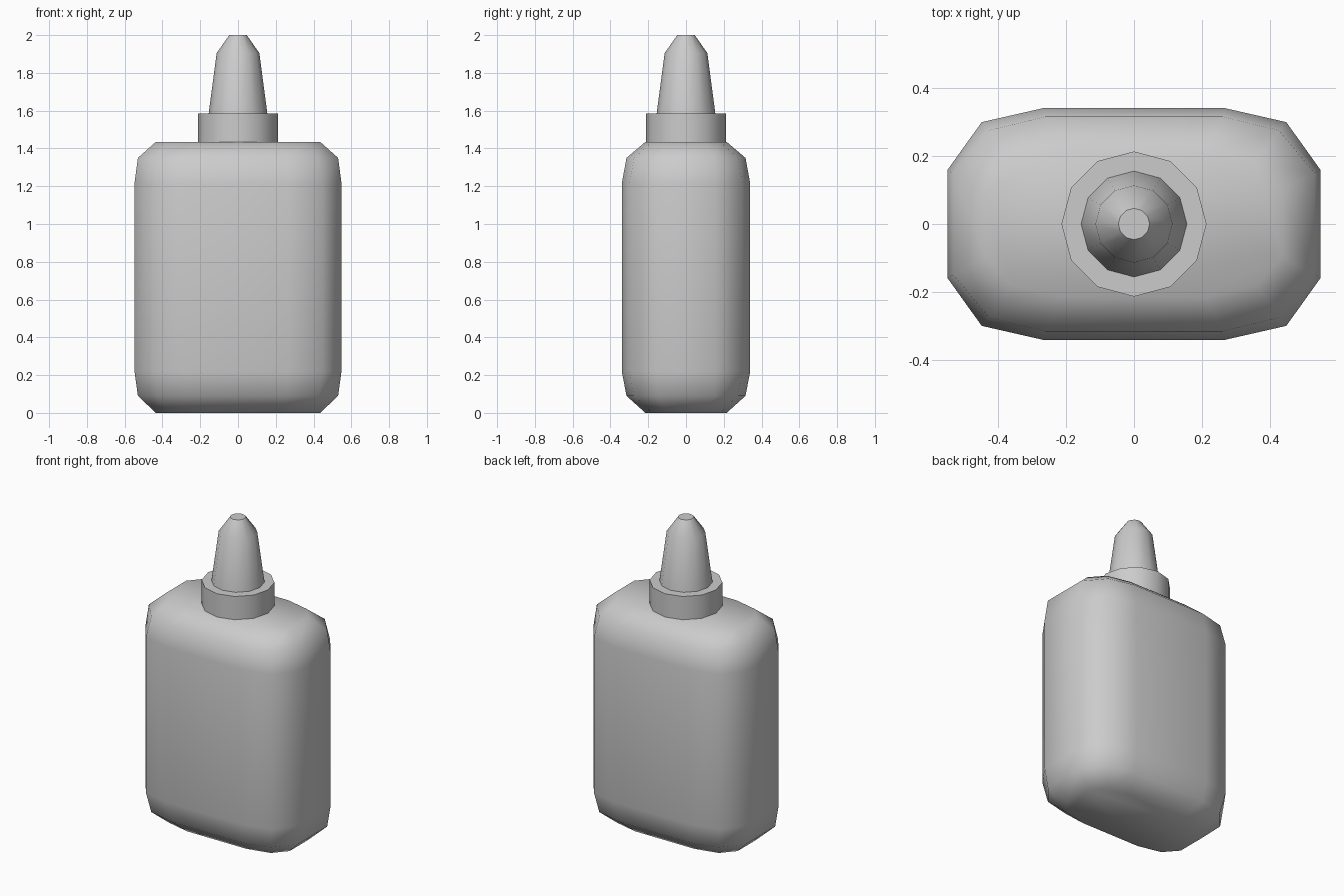
import bpy, bmesh, math

if "Cube" in bpy.data.objects:
    bpy.data.objects.remove(bpy.data.objects["Cube"])


def loft(name, rings, smooth_angle):
    """Skin a stack of equal-length closed rings and cap both ends."""
    bm = bmesh.new()
    loops = [[bm.verts.new(p) for p in ring] for ring in rings]
    n = len(loops[0])
    for low, high in zip(loops, loops[1:]):
        for i in range(n):
            j = (i + 1) % n
            bm.faces.new((low[i], low[j], high[j], high[i]))
    bm.faces.new(loops[0][::-1])
    bm.faces.new(loops[-1])
    bmesh.ops.recalc_face_normals(bm, faces=bm.faces)
    mesh = bpy.data.meshes.new(name)
    bm.to_mesh(mesh)
    bm.free()
    obj = bpy.data.objects.new(name, mesh)
    bpy.context.collection.objects.link(obj)
    bpy.ops.object.select_all(action='DESELECT')
    obj.select_set(True)
    bpy.context.view_layer.objects.active = obj
    bpy.ops.object.shade_smooth_by_angle(angle=math.radians(smooth_angle))
    return obj


def mirrored_ring(quarter, z):
    """Mirror a quarter outline into all four quadrants, anticlockwise."""
    half = quarter + [(-x, y) for x, y in reversed(quarter)]
    return [(x, y, z) for x, y in half + [(-x, -y) for x, y in half]]


def circle(r, z, sides=12):
    return [(r * math.cos(math.tau * i / sides),
             r * math.sin(math.tau * i / sides), z) for i in range(sides)]


# Bottle body: rounded flat box with the same rounding at top and bottom
end = [(0.435, 0.095), (0.36, 0.18), (0.21, 0.215)]
shoulder = [(0.53, 0.15), (0.425, 0.275), (0.26, 0.315)]
wall = [(0.548, 0.158), (0.447, 0.299), (0.267, 0.34)]
levels = [(end, 0), (shoulder, 0.09), (wall, 0.22),
          (wall, 1.215), (shoulder, 1.35), (end, 1.435)]
loft("bottle_body", [mirrored_ring(q, z) for q, z in levels], 60)

# Collar around the neck
loft("collar", [circle(0.213, 1.43), circle(0.213, 1.585)], 40)

# Tapered nozzle with a narrow flat tip
loft("nozzle", [circle(r, z) for r, z in
                [(0.156, 1.58), (0.113, 1.905), (0.046, 2.0)]], 40)
